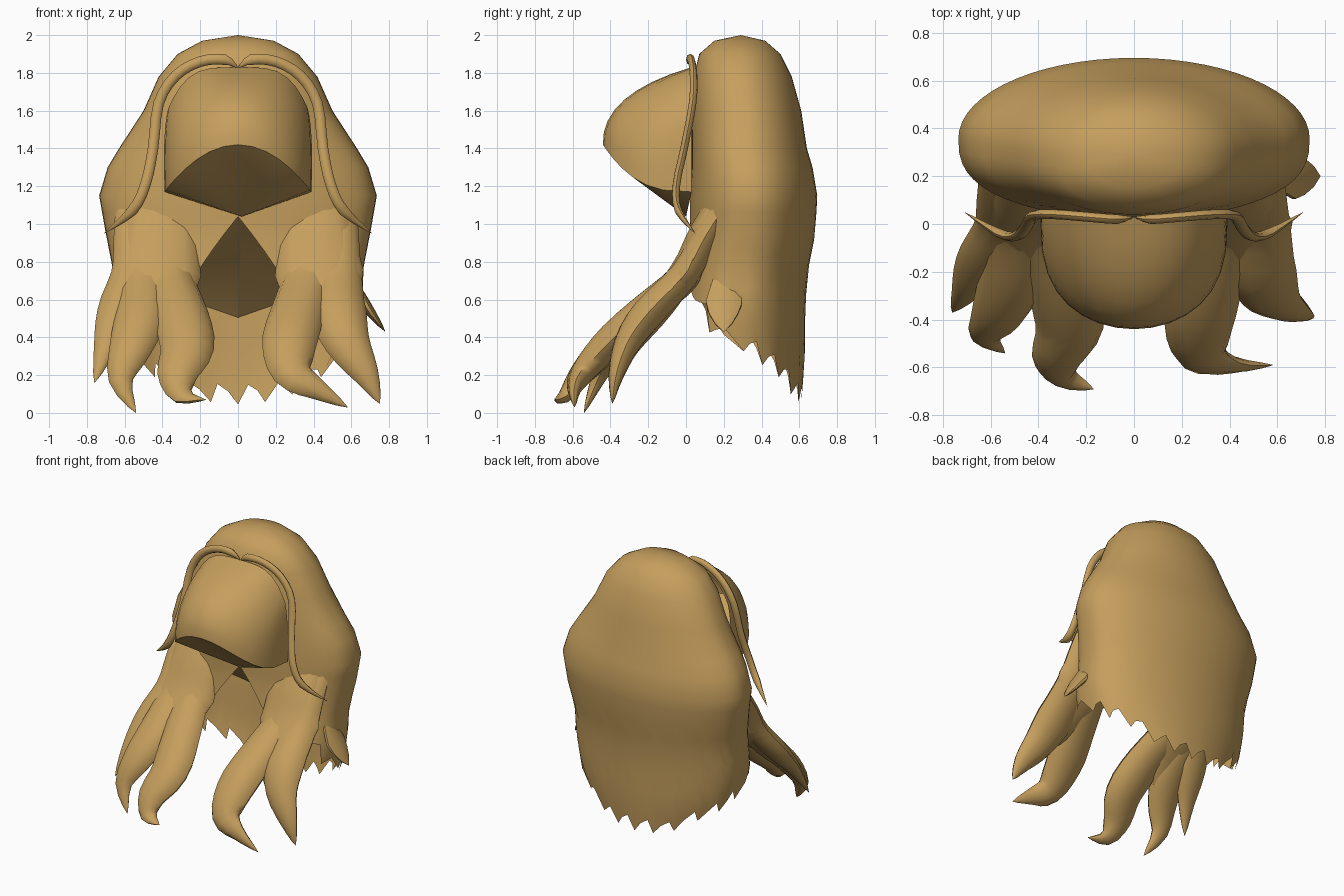
import bpy
import math
from mathutils import Vector

cube = bpy.data.objects.get("Cube")
if cube:
    bpy.data.objects.remove(cube)

hair = bpy.data.materials.new("golden_hair")
hair.use_nodes = True
color = (0.56, 0.345, 0.11, 1)
hair.diffuse_color = color
shader = hair.node_tree.nodes["Principled BSDF"]
shader.inputs["Base Color"].default_value = color


def add_mesh(name, verts, faces, angle=50):
    mesh = bpy.data.meshes.new(name)
    mesh.from_pydata([tuple(v) for v in verts], [], faces)
    mesh.materials.append(hair)
    part = bpy.data.objects.new(name, mesh)
    bpy.context.collection.objects.link(part)
    bpy.ops.object.select_all(action="DESELECT")
    part.select_set(True)
    bpy.context.view_layer.objects.active = part
    bpy.ops.object.mode_set(mode="EDIT")
    bpy.ops.mesh.select_all(action="SELECT")
    bpy.ops.mesh.remove_doubles(threshold=0.0005)
    bpy.ops.mesh.normals_make_consistent(inside=False)
    bpy.ops.object.mode_set(mode="OBJECT")
    bpy.ops.object.shade_smooth_by_angle(angle=math.radians(angle))


def grid_faces(rows, cols, wrap):
    return [(row * cols + col, row * cols + (col + 1) % cols,
             (row + 1) * cols + (col + 1) % cols, (row + 1) * cols + col)
            for row in range(rows - 1)
            for col in range(cols if wrap else cols - 1)]


def fan_faces(count):
    return [(0, i + 1, i + 2) for i in range(count - 1)]


def lookup(table, key):
    """Linear lookup in a table sorted by its first column."""
    for low, high in zip(table, table[1:]):
        if key <= high[0]:
            part = max(0, (key - low[0]) / (high[0] - low[0]))
            return Vector(low[1:] + (0,)).lerp(Vector(high[1:] + (0,)), part)
    return Vector(table[-1][1:] + (0,))


def smooth_path(points, steps=3):
    """Catmull-Rom refinement."""
    knots = [Vector(point) for point in points]
    knots = [knots[0]] + knots + [knots[-1]]
    path = []
    for a, b, c, d in zip(knots, knots[1:], knots[2:], knots[3:]):
        for i in range(steps):
            t = i / steps
            path.append(b + ((c - a) * t + (a * 2 - b * 5 + c * 4 - d) * t ** 2
                             + (b * 3 - a - c * 3 + d) * t ** 3) / 2)
    return path + [knots[-1]]


def horn_taper(t):
    """Swells to the middle, then narrows to a point."""
    return 0.7 + 0.6 * t if t < 0.5 else 1 - (2 * t - 1) ** 1.5


def rope_taper(t):
    """Even thickness with pointed ends."""
    return min(1, 8 * t, 8 * (1 - t))


def strand(name, points, width, depth, taper, across, sides=10):
    path = smooth_path(points)
    last = len(path) - 1
    verts = []
    for i, center in enumerate(path):
        tangent = (path[min(i + 1, last)] - path[max(i - 1, 0)]).normalized()
        side = Vector(across)
        side = (side - tangent * side.dot(tangent)).normalized()
        normal = tangent.cross(side)
        size = max(taper(i / last), 0.01)
        for k in range(sides):
            a = math.tau * k / sides
            verts.append(center + side * (math.cos(a) * width * size)
                         + normal * (math.sin(a) * depth * size))
    add_mesh(name, verts, grid_faces(len(path), sides, True))


# Hair shell profile: height, half width, front, back
profile = [(0.05, 0.46, 0, 0.61), (0.3, 0.61, -0.02, 0.63),
           (0.55, 0.66, -0.02, 0.63),
           (0.75, 0.66, 0, 0.645), (0.95, 0.7, 0.02, 0.685),
           (1.15, 0.735, 0.02, 0.695), (1.3, 0.69, 0.03, 0.67),
           (1.4, 0.63, 0.03, 0.64), (1.6, 0.5, 0.03, 0.61),
           (1.78, 0.42, 0.04, 0.56), (1.9, 0.32, 0.07, 0.5),
           (1.97, 0.19, 0.15, 0.42), (2, 0, 0.29, 0.29)]
# Hem height by angle in degrees away from the front
hem_heights = [(0, 1.04), (20, 0.73), (45, 0.6), (60, 0.58), (78, 0.43),
               (110, 0.3), (130, 0.23), (150, 0.12), (180, 0.1)]
columns = 60
angles = [math.tau * col / columns for col in range(columns)]


def shell_point(angle, z):
    """Rounded at the back, squarer at the front and towards the hem."""
    width, front, back, _ = lookup(profile, z)
    c = math.cos(angle)
    flat = c ** min(0.75, 0.35 + 0.35 * z) if c > 0 else c
    return Vector((width * math.sin(angle),
                   (front + back) / 2 - (back - front) / 2 * flat, z))


def hem(col):
    """Hem height with ragged teeth at the sides and back."""
    degrees = 360 * min(col, columns - col) / columns
    tooth = (-0.055, 0.01, 0.045)[col % 3] if degrees > 60 else 0
    return lookup([(d, z, 0) for d, z in hem_heights], degrees)[0] + tooth


# Hair shell: domed crown, then hanging rows down to the hem
verts = [shell_point(a, row[0]) for row in reversed(profile[5:]) for a in angles]
drops = 8
for row in range(drops):
    for col, a in enumerate(angles):
        verts.append(shell_point(a, 1.06 + (hem(col) - 1.06) * row / (drops - 1)))
add_mesh("hair_shell", verts, grid_faces(len(verts) // columns, columns, True), 60)

# Inner underside: a fan from behind the throat to the back wall
throat = Vector((0.02, 0, 1.04))
rim = []
for a in angles[12:-11]:
    spread = abs(shell_point(a, 0.55).x)
    rim.append(shell_point(a, min(0.51 + 0.35 * spread, 0.75)) * 0.99)
add_mesh("inner_underside", [throat + Vector((0, 0.06, 0.02))] + rim,
         fan_faces(len(rim)), 20)

# Bulging fringe, with a fan closing it from below
fringe_cols, fringe_rows = 17, 9
verts = []
for row in range(fringe_rows):
    t = row / (fringe_rows - 1)
    for col in range(fringe_cols):
        u = math.pi * (col / (fringe_cols - 1) - 0.5)
        s, reach = math.sin(u), max(math.cos(u), 0) ** 0.7
        top = Vector((0.37 * s, 0.03, 1.83 - 0.22 * s ** 4))
        mid = Vector((0.4 * s, 0.03 - 0.48 * reach, 1.69 - 0.2 * s * s))
        low = Vector((0.39 * s, 0.03 - 0.47 * reach, 1.42 - 0.25 * s * s))
        verts.append(top.lerp(mid, t).lerp(mid.lerp(low, t), t))
add_mesh("fringe", verts, grid_faces(fringe_rows, fringe_cols, False))
add_mesh("fringe_underside", [throat] + verts[-fringe_cols:],
         fan_faces(fringe_cols), 20)

# Thin rolled strands framing the face, mirrored
face_path = [(0, 0.03, 1.825), (0.07, 0.02, 1.87), (0.2, 0.03, 1.86),
             (0.33, 0.04, 1.785), (0.42, 0.035, 1.64), (0.45, -0.01, 1.4),
             (0.49, -0.05, 1.21), (0.56, -0.04, 1.07), (0.71, 0.05, 0.95)]
for label, sign in (("left", 1), ("right", -1)):
    strand(label + "_face_strand", [(sign * x, y, z) for x, y, z in face_path],
           0.02, 0.028, rope_taper, (0, 1, 0), 8)
    # Broad sheet of hair that carries the locks on each side
    sheet = [(0.41, 0.24, 1.22), (0.41, 0.09, 0.95), (0.43, 0, 0.74),
             (0.45, -0.16, 0.56), (0.47, -0.33, 0.36)]
    strand(label + "_front_sheet", [(sign * x, y, z) for x, y, z in sheet],
           0.235, 0.09, horn_taper, (1, 0, 0), 14)


# Front locks: a root buried in the shell, then a forward curl to the tip
def front_lock(name, root_x, width, curl):
    root = [(root_x, 0.24, 1.15), (root_x, 0.1, 0.93), (root_x, -0.01, 0.73)]
    strand(name, root + curl, width, width * 0.6, horn_taper, (1, 0, 0))


front_lock("left_inner_lock", 0.37, 0.15,
           [(0.31, -0.25, 0.52), (0.27, -0.43, 0.35), (0.29, -0.55, 0.21),
            (0.41, -0.59, 0.13), (0.58, -0.59, 0.03)])
front_lock("left_outer_lock", 0.52, 0.15,
           [(0.53, -0.2, 0.53), (0.58, -0.31, 0.37),
            (0.68, -0.37, 0.2), (0.75, -0.39, 0.05)])
front_lock("right_inner_lock", -0.37, 0.15,
           [(-0.3, -0.25, 0.52), (-0.27, -0.43, 0.34), (-0.32, -0.56, 0.2),
            (-0.29, -0.64, 0.09), (-0.17, -0.69, 0.07)])
front_lock("right_middle_lock", -0.5, 0.14,
           [(-0.51, -0.22, 0.52), (-0.57, -0.38, 0.34),
            (-0.62, -0.47, 0.17), (-0.54, -0.54, 0)])
front_lock("right_outer_lock", -0.56, 0.12,
           [(-0.64, -0.16, 0.52), (-0.7, -0.28, 0.35), (-0.76, -0.37, 0.16)])

# Small flick of hair on the left side
strand("left_side_flick", [(0.6, 0.22, 0.72), (0.67, 0.2, 0.58), (0.78, 0.2, 0.43)],
       0.03, 0.1, horn_taper, (1, 0, 0))
